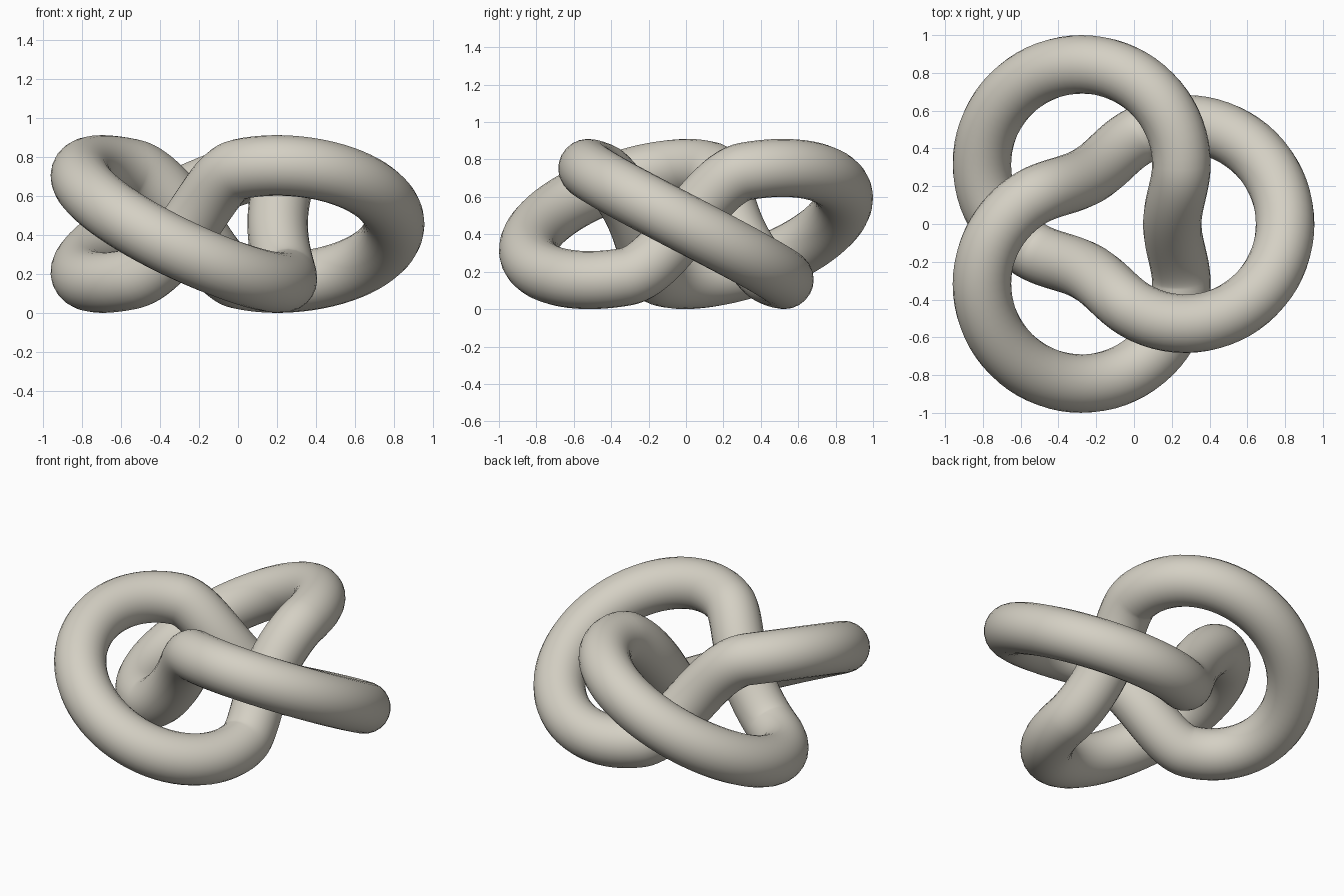
import bpy
from math import sin, cos, pi, radians
from mathutils import Vector, Matrix

cube = bpy.data.objects.get("Cube")
if cube:
    bpy.data.objects.remove(cube, do_unlink=True)

TUBE = 0.155        # tube radius
LOBE = 0.528        # radius of each round lobe
REACH = 0.366       # distance of lobe centres from the knot axis
RISE = 0.30         # height swing of the centre line
PACE = 0.92         # how quickly the height swings along a lobe
DIP = 0.048         # bend of the inner strands towards the axis
CENTRE = Vector((-0.094, 0, 0.455))
ARC = radians(120)  # half the sweep of one lobe


def lobe_point(a):
    """Point on a tilted round lobe that faces +x."""
    return Vector((REACH + LOBE * cos(a), LOBE * sin(a), -RISE * sin(PACE * a)))


def third_of_knot():
    """One lobe, followed by the strand rising past the middle."""
    lobe_steps, strand_steps = 48, 28
    pts = [lobe_point(-ARC + 2 * ARC * i / lobe_steps) for i in range(lobe_steps)]
    start = lobe_point(ARC)
    end = Matrix.Rotation(-ARC, 3, "Z") @ lobe_point(-ARC)
    run = (end - start).to_2d().length
    slope = -RISE * PACE * cos(PACE * ARC) / LOBE * run
    inward = -(start + end).to_2d().normalized().to_3d()
    for i in range(strand_steps):
        u = i / strand_steps
        p = start.lerp(end, u) + inward * DIP * sin(pi * u) ** 2
        # Cubic easing keeps the climb tangent to both lobes
        p.z = (start.z * (2*u**3 - 3*u**2 + 1) + end.z * (3*u**2 - 2*u**3)
               + slope * (2*u**3 - 3*u**2 + u))
        pts.append(p)
    return pts


# Three turned copies make the closed centre line
third = third_of_knot()
path = [CENTRE + Matrix.Rotation(-k * ARC, 3, "Z") @ p for k in range(3) for p in third]

curve = bpy.data.curves.new("knot_path", "CURVE")
curve.dimensions = "3D"
curve.bevel_depth = TUBE
curve.bevel_resolution = 10
spline = curve.splines.new("POLY")
spline.points.add(len(path) - 1)
for point, co in zip(spline.points, path):
    point.co = (*co, 1)
spline.use_cyclic_u = True

# Knotted tube as a smooth mesh
knot = bpy.data.objects.new("knotted_tube", curve)
bpy.context.collection.objects.link(knot)
bpy.ops.object.select_all(action="DESELECT")
knot.select_set(True)
bpy.context.view_layer.objects.active = knot
bpy.ops.object.convert(target="MESH")
bpy.ops.object.shade_smooth()

# Warm grey material
mat = bpy.data.materials.new("warm_grey")
mat.use_nodes = True
colour = (0.66, 0.63, 0.55, 1)
mat.diffuse_color = colour
mat.node_tree.nodes["Principled BSDF"].inputs["Base Color"].default_value = colour
knot = bpy.context.view_layer.objects.active
knot.data.materials.clear()
knot.data.materials.append(mat)
